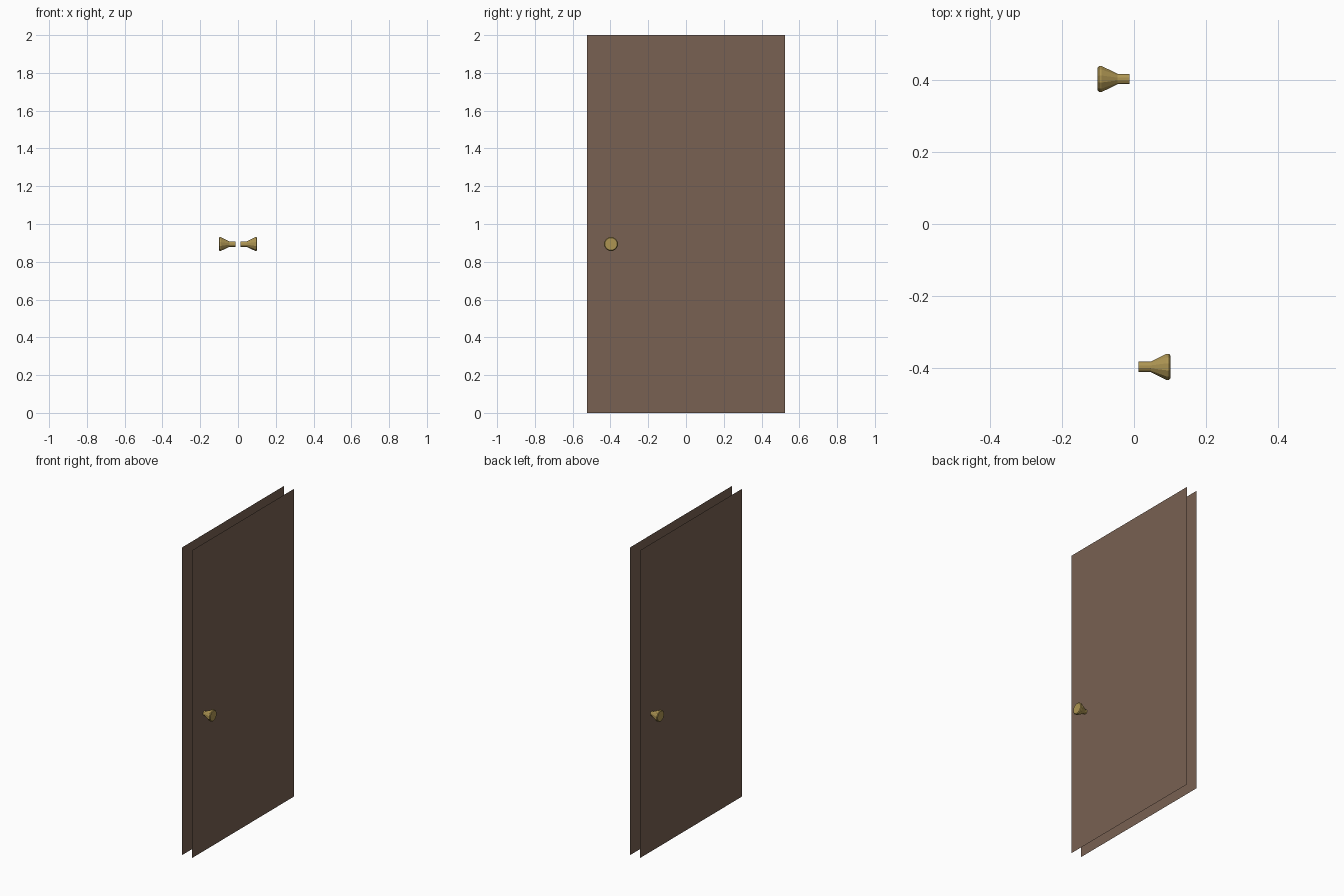
import bpy, bmesh, math

if "Cube" in bpy.data.objects:
    bpy.data.objects.remove(bpy.data.objects["Cube"])


def material(name, rgb):
    m = bpy.data.materials.new(name)
    m.diffuse_color = (*rgb, 1)
    m.use_nodes = True
    m.node_tree.nodes["Principled BSDF"].inputs["Base Color"].default_value = m.diffuse_color
    return m


BROWN = material("door brown", (0.188, 0.119, 0.084))
BRASS = material("brass", (0.42, 0.30, 0.085))


def finish(name, bm, mat):
    mesh = bpy.data.meshes.new(name)
    bm.to_mesh(mesh)
    bm.free()
    mesh.materials.append(mat)
    obj = bpy.data.objects.new(name, mesh)
    bpy.context.collection.objects.link(obj)


def door_panel(name, side):
    # single thin sheet facing outwards
    x = side * 0.036
    corners = [(-0.525, 0), (0.525, 0), (0.525, 2), (-0.525, 2)]
    bm = bmesh.new()
    bm.faces.new([bm.verts.new((x, side * y, z)) for y, z in corners])
    finish(name, bm, BROWN)


def knob(name, side, y0, z0=0.894, sides=12):
    # stem, flared head and bevelled end: (distance from centre, radius)
    profile = [(0.012, 0.015), (0.046, 0.015), (0.09, 0.0375),
               (0.097, 0.0375), (0.101, 0.033)]
    bm = bmesh.new()
    rings = []
    for x, r in profile:
        angles = [2 * math.pi * (i + 0.5) / sides for i in range(sides)]
        rings.append([bm.verts.new((side * x, y0 + r * math.cos(a), z0 + r * math.sin(a)))
                      for a in angles])
    for a, b in zip(rings, rings[1:]):
        for i in range(sides):
            j = (i + 1) % sides
            bm.faces.new((a[i], a[j], b[j], b[i]))
    bm.faces.new(rings[0])
    bm.faces.new(rings[-1])
    bmesh.ops.recalc_face_normals(bm, faces=bm.faces)
    finish(name, bm, BRASS)


# two door faces, each with a knob at its own left edge
for side, label, y in ((1, "right", -0.397), (-1, "left", 0.403)):
    door_panel(label + "_door_panel", side)
    knob(label + "_knob", side, y)
